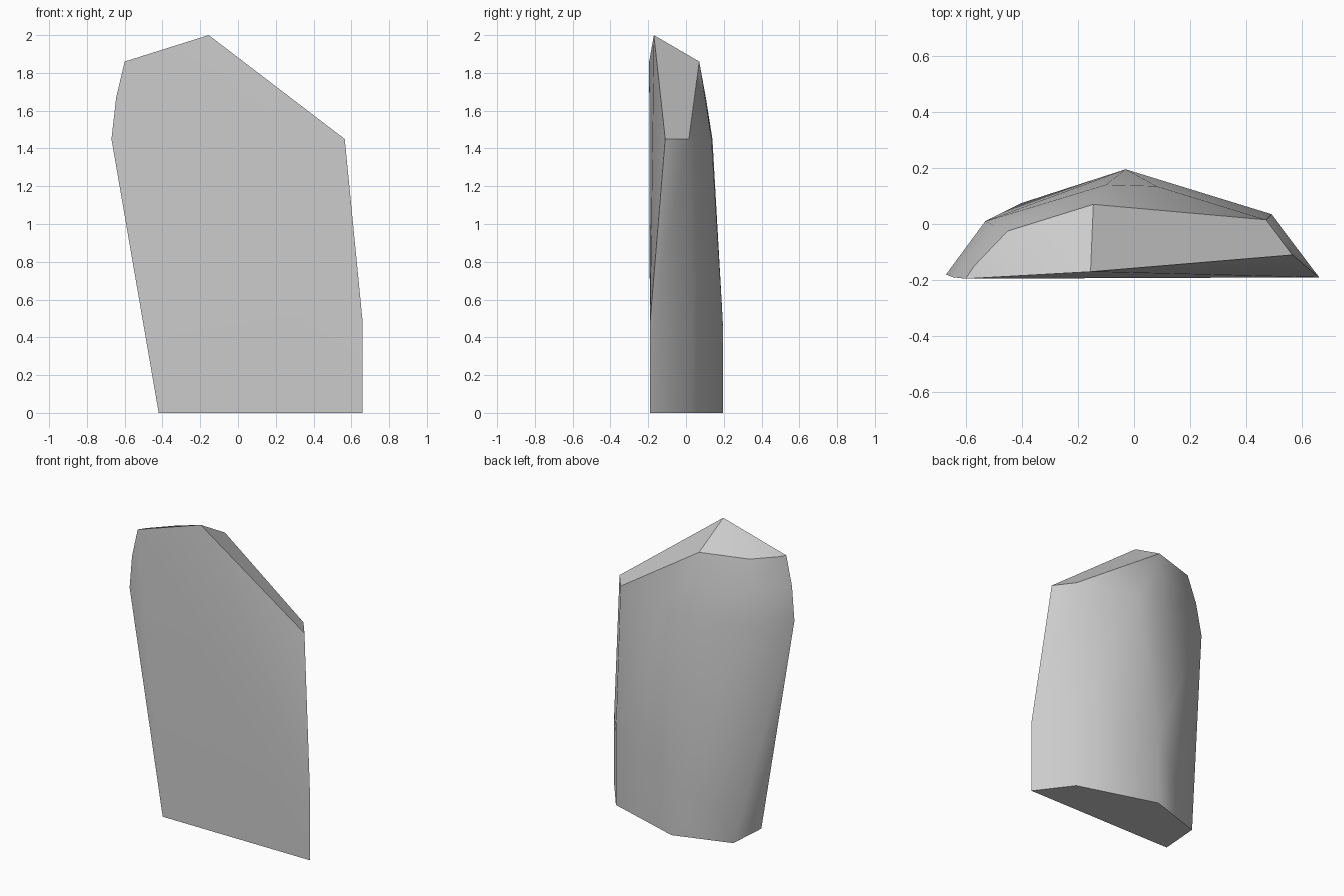
import bpy
import bmesh
import math
from mathutils import Vector

default_cube = bpy.data.objects.get("Cube")
if default_cube:
    bpy.data.objects.remove(default_cube, do_unlink=True)


def make_material(name, value):
    """Plain matte grey shared by viewport and render."""
    material = bpy.data.materials.new(name)
    material.use_nodes = True
    colour = (value, value, value, 1)
    material.diffuse_color = colour
    shader = material.node_tree.nodes["Principled BSDF"]
    shader.inputs["Base Color"].default_value = colour
    shader.inputs["Roughness"].default_value = 0.8
    return material


def convex_stone(name, points, material):
    """Wrap a convex skin around the corner points and shade it softly."""
    mesh = bpy.data.meshes.new(name)
    bm = bmesh.new()
    for point in points:
        bm.verts.new(point)
    hull = bmesh.ops.convex_hull(bm, input=bm.verts)
    leftovers = set(hull["geom_interior"]) | set(hull["geom_unused"])
    loose = [item for item in leftovers if isinstance(item, bmesh.types.BMVert)]
    bmesh.ops.delete(bm, geom=loose, context="VERTS")
    # Merge the flat triangles back into broad facets
    bmesh.ops.dissolve_limit(bm, angle_limit=math.radians(1),
                             verts=bm.verts, edges=bm.edges)
    bmesh.ops.recalc_face_normals(bm, faces=bm.faces)
    bm.to_mesh(mesh)
    bm.free()
    mesh.materials.append(material)

    stone = bpy.data.objects.new(name, mesh)
    bpy.context.collection.objects.link(stone)
    bpy.ops.object.select_all(action="DESELECT")
    stone.select_set(True)
    bpy.context.view_layer.objects.active = stone
    bpy.ops.object.shade_smooth_by_angle(angle=math.radians(38))
    return stone


# Flat foot: front right, back right, back ridge, back left, front left
foot = [(0.66, -0.19), (0.49, 0.035), (-0.03, 0.195), (-0.4, 0.075), (-0.42, -0.19)]
corners = [Vector((x, y, 0)) for x, y in foot]

# The right side and the ridge rise straight before they taper
corners += [point + Vector((0, 0, 0.48)) for point in corners[:3]]

# Shoulder: sloping right end, broad back and the widest left edge
corners += [Vector((x, y, 1.45)) for x, y in (
    (0.565, -0.11), (0.47, 0.015), (0.08, 0.135), (-0.1, 0.14),
    (-0.53, 0.01), (-0.67, -0.18))]

# Left edge and back rounding in towards the crown
corners += [Vector((x, y, 1.67)) for x, y in (
    (-0.13, 0.105), (-0.5, -0.005), (-0.645, -0.19))]

# Crown: back edge, left edge and the peak at the front
corners += [Vector((x, y, 1.86)) for x, y in (
    (-0.145, 0.07), (-0.45, -0.025), (-0.57, -0.15), (-0.6, -0.195))]
corners.append(Vector((-0.155, -0.17, 2)))

convex_stone("standing_stone", corners, make_material("stone_grey", 0.6))
